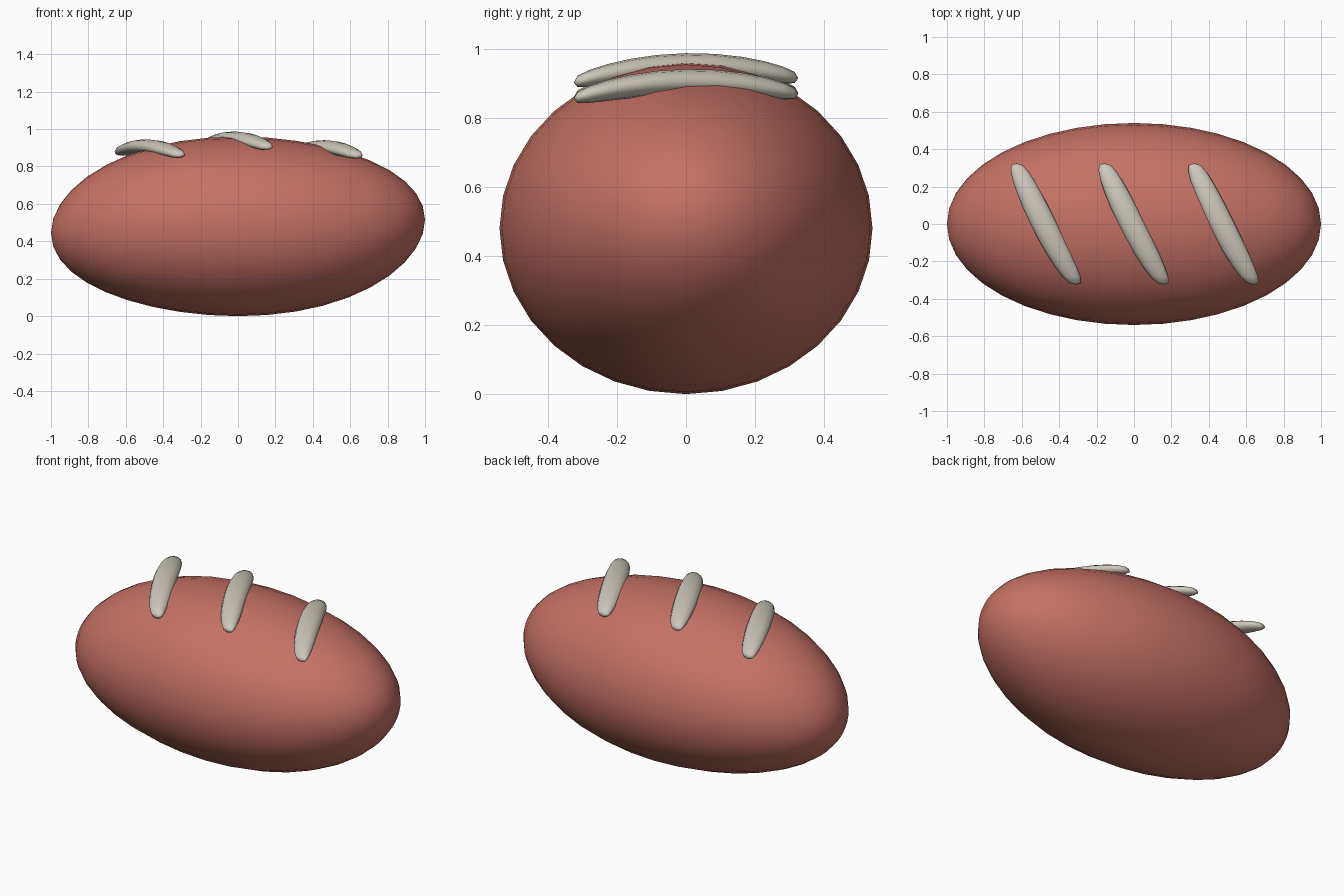
import bpy
import bmesh
from math import pi, sqrt
from mathutils import Matrix

old = bpy.data.objects.get("Cube")
if old:
    bpy.data.objects.remove(old, do_unlink=True)


def make_material(name, rgb):
    mat = bpy.data.materials.new(name)
    mat.use_nodes = True
    mat.diffuse_color = (*rgb, 1)
    mat.node_tree.nodes["Principled BSDF"].inputs["Base Color"].default_value = (*rgb, 1)
    return mat


def make_blob(name, mat, segments, rings, axis, shape):
    """Unit sphere with its poles on an axis, reshaped point by point."""
    bm = bmesh.new()
    bmesh.ops.create_uvsphere(bm, u_segments=segments, v_segments=rings, radius=1)
    bmesh.ops.rotate(bm, verts=bm.verts, matrix=Matrix.Rotation(pi / 2, 3, axis))
    for v in bm.verts:
        v.co = shape(*v.co)
    bmesh.ops.recalc_face_normals(bm, faces=bm.faces)
    for f in bm.faces:
        f.smooth = True
    mesh = bpy.data.meshes.new(name)
    bm.to_mesh(mesh)
    bm.free()
    mesh.materials.append(mat)
    obj = bpy.data.objects.new(name, mesh)
    bpy.context.collection.objects.link(obj)
    return obj


crust = make_material("crust red brown", (0.56, 0.165, 0.127))
cream = make_material("pale cream", (0.62, 0.58, 0.50))


# Loaf: long ellipsoid whose tips lean slightly, one down and one up
def loaf_shape(x, y, z):
    return (x, y * 0.54, 0.48 + z * 0.48 + 0.035 * x ** 3)


make_blob("loaf", crust, 32, 20, 'Y', loaf_shape)


# Strips: blunt-ended slanted bars arched over the top of the loaf
def strip_shape(x, y, z):
    blunt = max(1 - y * y, 0.001) ** -0.2
    slant = -0.16 * y - 0.012 * (1 - y * y)
    arch = 0.042 * (1 - y * y) + 0.006 * y
    return (slant + x * blunt * 0.072, y * 0.325, arch + z * blunt * 0.037)


for name, x, z in (("right_strip", -0.47, 0.866),
                   ("middle_strip", 0, 0.908),
                   ("left_strip", 0.48, 0.862)):
    strip = make_blob(name, cream, 12, 12, 'X', strip_shape)
    strip.location = (x, 0, z)
